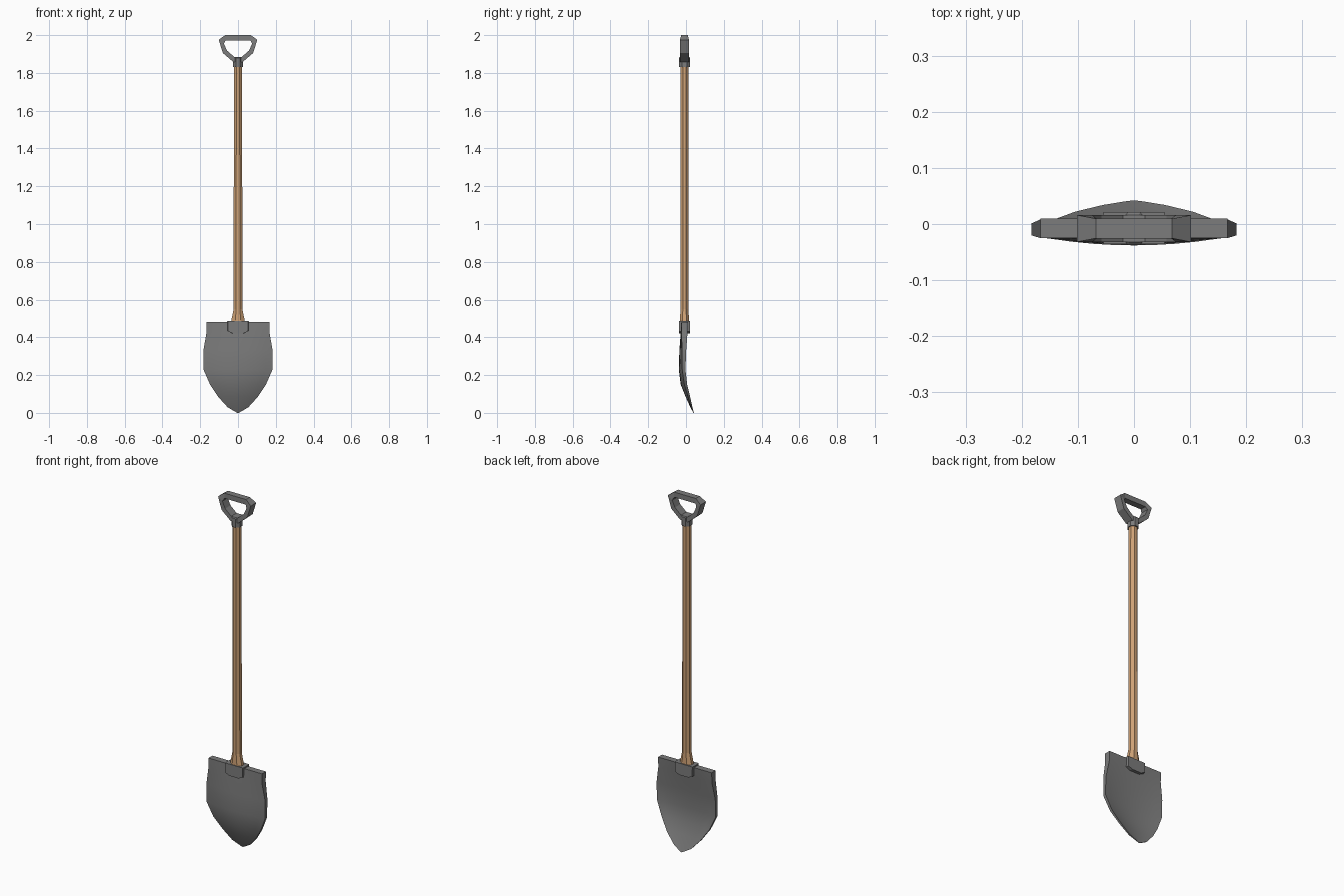
import bpy, bmesh, math

if "Cube" in bpy.data.objects:
    bpy.data.objects.remove(bpy.data.objects["Cube"])

CY = -0.008  # depth of the shaft axis


def finish(name, bm, mat=None, smooth=None):
    bmesh.ops.remove_doubles(bm, verts=bm.verts, dist=1e-4)
    bmesh.ops.recalc_face_normals(bm, faces=bm.faces)
    me = bpy.data.meshes.new(name)
    bm.to_mesh(me)
    bm.free()
    ob = bpy.data.objects.new(name, me)
    bpy.context.collection.objects.link(ob)
    if mat:
        me.materials.append(mat)
    if smooth:
        bpy.ops.object.select_all(action='DESELECT')
        ob.select_set(True)
        bpy.context.view_layer.objects.active = ob
        bpy.ops.object.shade_smooth_by_angle(angle=math.radians(smooth))
    return ob


def loft(bm, rings, closed=False):
    """Bridge equal-length rings; cap the ends unless the loft closes on itself."""
    vs = [[bm.verts.new(p) for p in r] for r in rings]
    n = len(vs[0])
    for i in range(len(vs) if closed else len(vs) - 1):
        a, b = vs[i], vs[(i + 1) % len(vs)]
        for j in range(n):
            k = (j + 1) % n
            bm.faces.new((a[j], a[k], b[k], b[j]))
    if not closed:
        bm.faces.new(vs[0])
        bm.faces.new(vs[-1])


def octagon(rx, ry, z):
    c = math.cos(math.pi / 8)
    return [(rx / c * math.cos(math.pi / 8 + i * math.pi / 4),
             CY + ry / c * math.sin(math.pi / 8 + i * math.pi / 4), z)
            for i in range(8)]


wood = bpy.data.materials.new("wood")
wood.diffuse_color = (0.62, 0.36, 0.18, 1)
wood.use_nodes = True
wood.node_tree.nodes["Principled BSDF"].inputs["Base Color"].default_value = wood.diffuse_color
steel = bpy.data.materials.new("steel")
steel.diffuse_color = (0.2, 0.2, 0.2, 1)
steel.use_nodes = True
steel.node_tree.nodes["Principled BSDF"].inputs["Base Color"].default_value = steel.diffuse_color

# Blade: z, half width, centre front/back y, rim front/back y
rows = [
    (0.480, 0.167, -0.025, 0.010, -0.025, 0.010),
    (0.425, 0.167, -0.028, 0.004, -0.025, 0.008),
    (0.330, 0.183, -0.035, -0.010, -0.020, 0.001),
    (0.230, 0.183, -0.038, -0.017, -0.020, -0.003),
    (0.150, 0.148, -0.028, -0.012, -0.009, 0.006),
    (0.085, 0.105, -0.002, 0.010, 0.011, 0.022),
    (0.030, 0.055, 0.023, 0.030, 0.026, 0.034),
    (0.008, 0.018, 0.035, 0.039, 0.036, 0.040),
    (0.000, 0.003, 0.039, 0.042, 0.039, 0.042),
]
us = [i / 5 for i in range(-5, 6)]
rings = []
for z, w, cf, cb, rf, rb in rows:
    front = [(u * w, cf + (rf - cf) * u * u, z) for u in us]
    back = [(u * w, cb + (rb - cb) * u * u, z) for u in reversed(us)]
    rings.append(front + back)
bm = bmesh.new()
loft(bm, rings)
finish("blade", bm, steel, 40)

# Socket clamping the shaft to the blade, tapering at its lower edge
half = [(0.057, 0.487), (0.055, 0.432), (0.03, 0.421)]
outline = half + [(-x, z) for x, z in reversed(half)]
bm = bmesh.new()
loft(bm, [[(x * s, y, z) for x, z in outline]
          for y, s in ((-0.036, 0.95), (-0.024, 1), (0.008, 1), (0.021, 0.95))])
finish("socket", bm, steel)

# Wooden shaft with a flared foot
bm = bmesh.new()
loft(bm, [octagon(0.037, 0.024, 0.475), octagon(0.035, 0.023, 0.492),
          octagon(0.023, 0.022, 0.55), octagon(0.022, 0.022, 1.84)])
finish("shaft", bm, wood)

# Collar on top of the shaft
bm = bmesh.new()
loft(bm, [octagon(0.026, 0.029, 1.83), octagon(0.026, 0.029, 1.88),
          octagon(0.021, 0.024, 1.885)])
finish("collar", bm, steel)

# D-shaped grip: outer x, z, inner x, z, half depth
prof = [(0.025, 1.858, 0.020, 1.885, 0.024),
        (0.080, 1.905, 0.058, 1.918, 0.024),
        (0.102, 1.975, 0.075, 1.955, 0.024),
        (0.068, 2.000, 0.066, 1.971, 0.0175)]
prof += [(-a, b, -c, d, h) for a, b, c, d, h in reversed(prof)]
bm = bmesh.new()
loft(bm, [[(a, CY - h, b), (a, CY + h, b), (c, CY + h, d), (c, CY - h, d)]
          for a, b, c, d, h in prof], closed=True)
finish("grip", bm, steel)
